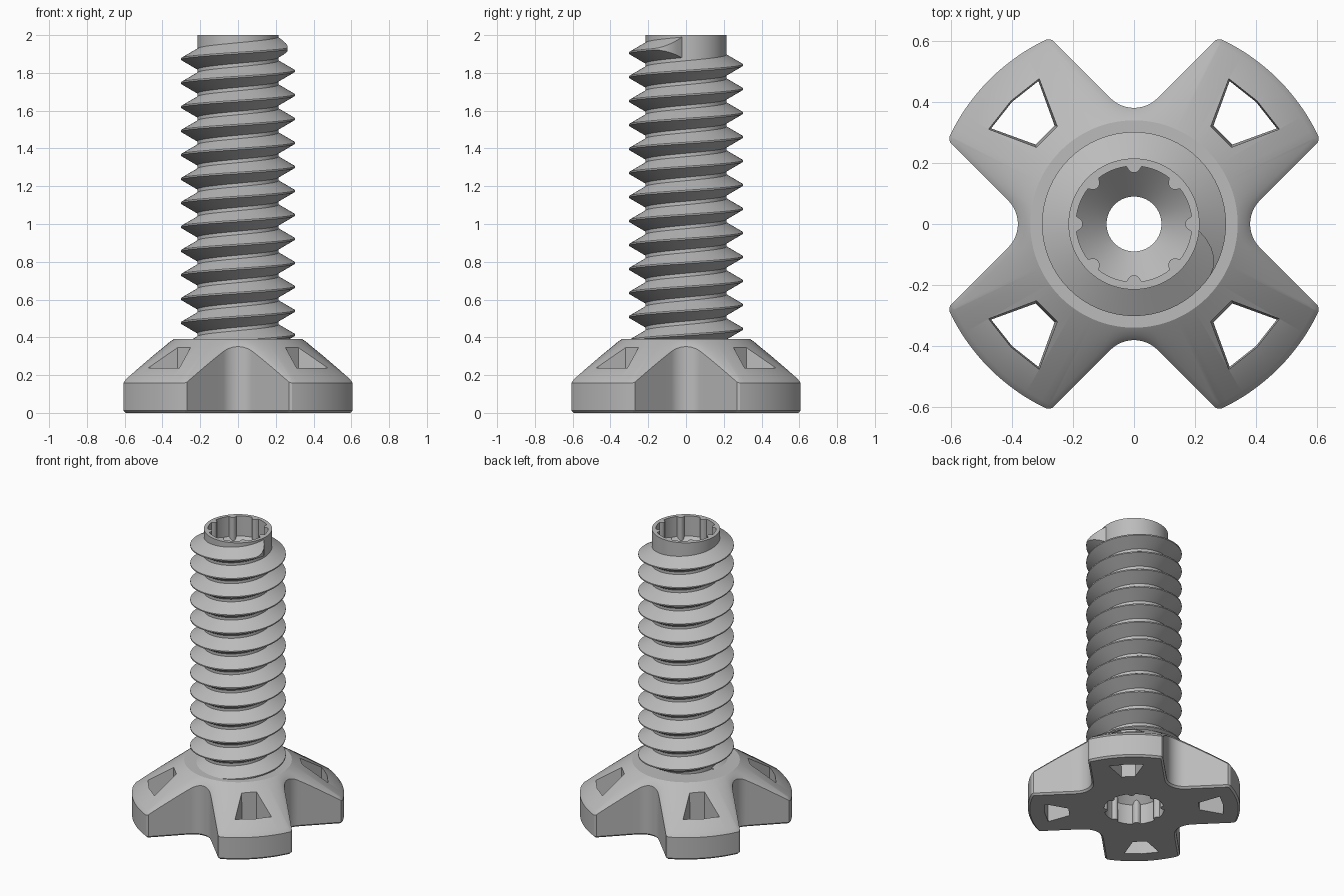
import bpy, bmesh, math
from math import sin, cos, pi, sqrt, hypot, atan2

cube = bpy.data.objects.get("Cube")
if cube:
    bpy.data.objects.remove(cube, do_unlink=True)

grey = bpy.data.materials.new("plain grey")
grey.use_nodes = True
GREY = (0.5, 0.5, 0.5, 1)
grey.diffuse_color = GREY
for node in grey.node_tree.nodes:
    if node.type == 'BSDF_PRINCIPLED':
        node.inputs["Base Color"].default_value = GREY


def loft(name, rings, wrap_rings=False, wrap_points=True, parts=1):
    """Join rings of equal point count with quads; open lofts get end caps."""
    bm = bmesh.new()
    step = len(rings) // parts
    for p in range(parts):
        vs = [[bm.verts.new(q) for q in r] for r in rings[p * step:(p + 1) * step]]
        n = len(vs[0])
        for i in range(step if wrap_rings else step - 1):
            a, b = vs[i], vs[(i + 1) % step]
            for j in range(n):
                k = (j + 1) % n
                bm.faces.new((a[j], a[k], b[k], b[j]))
        if not wrap_rings:
            bm.faces.new(vs[0])
            bm.faces.new(vs[-1])
    bmesh.ops.recalc_face_normals(bm, faces=bm.faces)
    me = bpy.data.meshes.new(name)
    bm.to_mesh(me)
    bm.free()
    ob = bpy.data.objects.new(name, me)
    bpy.context.collection.objects.link(ob)
    me.materials.append(grey)
    return ob


def smooth(ob, degrees=32):
    bpy.ops.object.select_all(action='DESELECT')
    ob.select_set(True)
    bpy.context.view_layer.objects.active = ob
    bpy.ops.object.shade_smooth_by_angle(angle=math.radians(degrees))


# Foot outline: filleted notch, straight arm side, outer arc, then mirrored
R_ARM, R_TOP, Z_TOP, Z_RIM = 0.67, 0.34, 0.39, 0.17
NOTCH_C, NOTCH_R, SIDE = 0.49, 0.109, 0.335
half = []
for i in range(11):
    a = pi / 4 * i / 10
    half.append((NOTCH_C - NOTCH_R * cos(a), NOTCH_R * sin(a)))
x0 = half[-1][0]
for i in range(1, 11):
    x = x0 + (0.604 - x0) * i / 10
    half.append((x, x - SIDE))
for i in range(9):
    a = math.radians(25.3 + (45 - 25.3) * i / 8)
    half.append((R_ARM * cos(a), R_ARM * sin(a)))
quarter = half + [(y, x) for x, y in reversed(half[1:-1])]
outline = []
for q in range(4):
    c, s = round(cos(q * pi / 2)), round(sin(q * pi / 2))
    outline += [(c * x - s * y, s * x + c * y) for x, y in quarter]


def inset(points, d):
    out = []
    for i, (x, y) in enumerate(points):
        ax, ay = points[i - 1]
        bx, by = points[(i + 1) % len(points)]
        l = hypot(bx - ax, by - ay)
        out.append((x - d * (by - ay) / l, y + d * (bx - ax) / l))
    return out


def cone_z(x, y):
    return Z_TOP - (hypot(x, y) - R_TOP) * (Z_TOP - Z_RIM) / (R_ARM - R_TOP)


def circle(r, z):
    return [(r * x / hypot(x, y), r * y / hypot(x, y), z) for x, y in outline]


# Four-armed foot with softened edges
foot = loft("foot", [
    circle(0.212, 0),
    [(x, y, 0) for x, y in inset(outline, 0.012)],
    [(x, y, 0.012) for x, y in outline],
    [(x, y, cone_z(x, y) - 0.012) for x, y in outline],
    [(x, y, cone_z(x, y)) for x, y in inset(outline, 0.018)],
    circle(R_TOP, Z_TOP),
    circle(0.212, Z_TOP)], wrap_rings=True)

# Windows through the arms, narrowing downwards
window = [(0.32, 0.252), (0.48, 0.31), (0.405, 0.405), (0.31, 0.48), (0.252, 0.32)]
mid = 0.35
rings = []
for q in range(4):
    c, s = round(cos(q * pi / 2)), round(sin(q * pi / 2))
    for z, k in ((-0.05, 0.9), (0.45, 1.03)):
        pts = [(mid + (x - mid) * k, mid + (y - mid) * k) for x, y in window]
        rings.append([(c * x - s * y, s * x + c * y, z) for x, y in pts])
cutter = loft("window_cutter", rings, parts=4)
cut = foot.modifiers.new("windows", 'BOOLEAN')
cut.operation = 'DIFFERENCE'
cut.solver = 'EXACT'
cut.object = cutter
bpy.context.view_layer.objects.active = foot
bpy.ops.object.modifier_apply(modifier=cut.name)
bpy.data.objects.remove(cutter, do_unlink=True)
smooth(foot)

# Hollow shaft: ridged sockets at both ends, funnels to a narrow bore
N, RIDGES = 192, 8
R_SHAFT, R_SOCKET, R_BORE, R_RIDGE, DEPTH = 0.215, 0.19, 0.09, 0.022, 0.14


def socket_r(i):
    per = N // RIDGES
    k = (i + per // 2) % per - per // 2
    t = R_SOCKET * 2 * pi * k / N
    return R_SOCKET - sqrt(max(0, R_RIDGE ** 2 - t * t))


def ring(radius, height):
    pts = []
    for i in range(N):
        a = 2 * pi * i / N
        r = radius(i) if callable(radius) else radius
        z = height(r) if callable(height) else height
        pts.append((r * cos(a), r * sin(a), z))
    return pts


def floor(r):
    return DEPTH + R_SOCKET - r


shaft = loft("shaft", [
    ring(R_SHAFT, 0), ring(R_SHAFT, 2),
    ring(socket_r, 2), ring(socket_r, lambda r: 2 - floor(r)),
    ring(R_BORE, 2 - floor(R_BORE)), ring(R_BORE, floor(R_BORE)),
    ring(socket_r, floor), ring(socket_r, 0)], wrap_rings=True)
smooth(shaft)

# Helical thread whose crest sinks into the shaft at its upper end
PITCH, R_CREST, R_ROOT, STEPS, TURNS = 0.127, 0.302, 0.21, 64, 12.5
END = -0.1
sections = []
total = int(STEPS * TURNS)
for i in range(total + 1):
    a = END - 2 * pi * (total - i) / STEPS
    e = min(1, (END - a) / 0.5)
    r = 0.214 + (R_CREST - 0.214) * sin(e * pi / 2)
    h = 0.004 + (R_CREST - r) * 0.58
    hr = 0.004 + (R_CREST - R_ROOT) * 0.58
    z = 1.937 + PITCH * a / (2 * pi)
    sections.append([(rr * cos(a), rr * sin(a), z + dz) for rr, dz in
                     ((R_ROOT, -hr), (r, -h), (r, h), (R_ROOT, hr))])
thread = loft("thread", sections)
smooth(thread)
